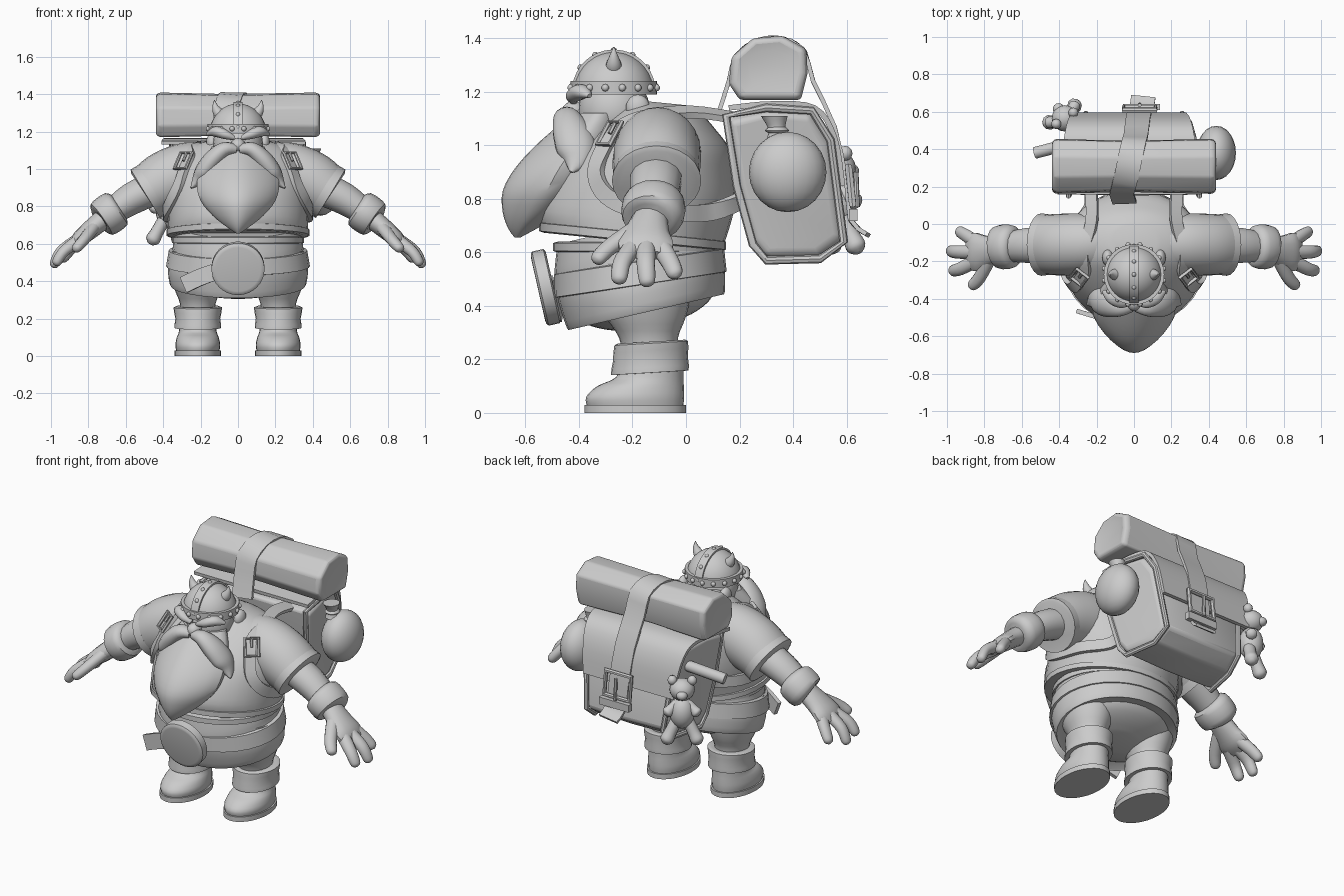
import bpy, bmesh, math
from mathutils import Vector as V

GREY = bpy.data.materials.new("plain grey")
GREY.diffuse_color = (0.6, 0.6, 0.6, 1)
TAU = math.tau


def finish(name, bm):
    bmesh.ops.recalc_face_normals(bm, faces=bm.faces)
    me = bpy.data.meshes.new(name)
    bm.to_mesh(me)
    bm.free()
    me.materials.append(GREY)
    ob = bpy.data.objects.new(name, me)
    bpy.context.collection.objects.link(ob)
    return ob


def skin(name, rings, loop=False):
    """Join successive rings of points into a closed surface."""
    bm = bmesh.new()
    vs = [[bm.verts.new(p) for p in r] for r in rings]
    n = len(vs[0])
    for i in range(len(vs) - (0 if loop else 1)):
        a, b = vs[i], vs[(i + 1) % len(vs)]
        for k in range(n):
            bm.faces.new((a[k], a[(k + 1) % n], b[(k + 1) % n], b[k]))
    if not loop:
        bm.faces.new(vs[0])
        bm.faces.new(vs[-1])
    return finish(name, bm)


def smooth_path(rows, steps, loop=False):
    """Catmull-Rom interpolation through rows of numbers."""
    n, out = len(rows), []
    get = (lambda i: rows[i % n]) if loop else (lambda i: rows[max(0, min(n - 1, i))])
    for i in range(n if loop else n - 1):
        p, q, r, s = (get(i + j) for j in (-1, 0, 1, 2))
        for k in range(steps):
            t = k / steps
            out.append([0.5 * (2*b + (c - a)*t + (2*a - 5*b + 4*c - d)*t*t + (3*b - a - 3*c + d)*t**3)
                        for a, b, c, d in zip(p, q, r, s)])
    return out if loop else out + [list(rows[-1])]


def loft(name, rows, slope=0, n=32, steps=3, x=0, point=0):
    """Horizontal ellipses, optionally pointed to the front: rows of (z, centre y, radius x, radius y)."""
    rings = []
    for z, cy, rx, ry in smooth_path(rows, steps):
        cs = [(math.cos(TAU*k/n), math.sin(TAU*k/n)) for k in range(n)]
        rings.append([(x + rx*c*(1 - point*max(0, -s)), cy + ry*s, z + slope*ry*s) for c, s in cs])
    return skin(name, rings)


def sweep(name, rows, ref=(0, 1, 0), n=14, steps=4, loop=False, box=False):
    """Section along a path: rows of (x, y, z, half size, half size along ref)."""
    rows = smooth_path(rows, steps, loop)
    m, rings = len(rows), []
    for i, (x, y, z, a, b) in enumerate(rows):
        c = V((x, y, z))
        i0, i1 = ((i - 1) % m, (i + 1) % m) if loop else (max(0, i - 1), min(m - 1, i + 1))
        t = (V(rows[i1][:3]) - V(rows[i0][:3])).normalized()
        u = V(ref(c) if callable(ref) else ref)
        u = (u - t * u.dot(t)).normalized()
        v = t.cross(u)
        sec = [(1, 1), (-1, 1), (-1, -1), (1, -1)] if box else \
            [(math.cos(TAU*k/n), math.sin(TAU*k/n)) for k in range(n)]
        rings.append([c + v*a*p + u*b*q for p, q in sec])
    return skin(name, rings, loop)


def ball(name, c, s, seg=20):
    bm = bmesh.new()
    bmesh.ops.create_uvsphere(bm, u_segments=seg, v_segments=seg // 2, radius=1)
    for v in bm.verts:
        v.co = V((c[0] + v.co.x*s[0], c[1] + v.co.y*s[1], c[2] + v.co.z*s[2]))
    return finish(name, bm)


def prism(name, poly, xs, bevel, narrow=lambda y, z: 1):
    """y-z outline carried along x: xs holds (x, scale)."""
    cy, cz = (sum(p[i] for p in poly) / len(poly) for i in (0, 1))
    ob = skin(name, [[(x*narrow(y, z), cy + (y - cy)*s, cz + (z - cz)*s) for y, z in poly] for x, s in xs])
    mod = ob.modifiers.new("soft edges", 'BEVEL')
    mod.width, mod.segments, mod.limit_method = bevel, 3, 'ANGLE'
    return ob


# Torso, skirt and belt
TORSO = [(.66, -.2, .372, .34), (.72, -.195, .375, .355), (.82, -.165, .38, .35), (.92, -.135, .38, .315),
         (1.01, -.1, .36, .265), (1.08, -.09, .31, .2), (1.13, -.09, .22, .15), (1.16, -.1, .12, .1)]
loft("tunic", TORSO, slope=-.1)
loft("tunic_hem", [(.64, -.2, .36, .33), (.645, -.2, .383, .35), (.675, -.2, .383, .35), (.68, -.2, .36, .33)],
     slope=-.1, steps=1)
loft("skirt", [(.38, -.15, .35, .285), (.385, -.15, .365, .295), (.48, -.165, .375, .31), (.57, -.18, .35, .31),
               (.62, -.18, .345, .31), (.7, -.18, .33, .3)], slope=.23)
loft("hips", [(.32, -.14, .12, .08), (.34, -.14, .22, .16), (.375, -.145, .3, .23), (.43, -.15, .34, .27)], slope=.18)
loft("belt", [(.475, -.17, .36, .3), (.48, -.17, .385, .322), (.565, -.175, .37, .318), (.57, -.175, .35, .3)],
     slope=.15, steps=1)
loft("waist_sash", [(.6, -.18, .33, .3), (.605, -.18, .353, .317), (.635, -.18, .353, .317), (.64, -.18, .33, .3)],
     slope=0, steps=1)
sweep("belt_tail", [(-.05, -.51, .47, .012, .045), (-.18, -.5, .43, .012, .045), (-.29, -.47, .38, .012, .045)],
      ref=(0, 0, 1), box=True)
axis = V((0, -.975, -.22))
sweep("buckle_disc", [(*(V((0, -.52, .47)) + axis*d), r, r) for d, r in
                      ((-.025, .13), (-.018, .142), (.025, .142), (.032, .132), (.034, .12))],
      ref=(1, 0, 0), n=32, steps=1)

# Head, face and beard
ball("head", (0, -.27, 1.13), (.135, .135, .14))
ball("nose", (0, -.42, 1.125), (.04, .045, .04))
loft("beard", [(.655, -.63, .008, .01), (.69, -.61, .06, .055), (.75, -.565, .135, .12), (.83, -.52, .2, .165),
               (.92, -.47, .22, .165), (1.02, -.4, .195, .14), (1.12, -.33, .14, .09)], n=28, point=.34)
for s in (1, -1):
    sweep("moustache", [(s*.01, -.44, 1.105, .025, .03), (s*.07, -.445, 1.105, .04, .05), (s*.13, -.43, 1.055, .05, .07),
                        (s*.18, -.41, .99, .05, .075), (s*.215, -.41, .94, .033, .05), (s*.25, -.43, .9, .005, .006)])
    sweep("eyebrow", [(s*.02, -.42, 1.165, .012, .015), (s*.07, -.42, 1.185, .025, .03),
                      (s*.12, -.39, 1.2, .028, .035), (s*.165, -.36, 1.185, .008, .01)])
    ball("ear", (s*.14, -.18, 1.14), (.03, .045, .05))

# Helmet with band, crest, studs and horns
loft("helmet", [(1.19 + .16*math.sin(a), -.27, .152*math.cos(a), .152*math.cos(a))
                for a in [i*math.pi/18 for i in range(9)] + [1.55]], steps=1)
loft("helmet_band", [(1.19, -.27, .14, .14), (1.19, -.27, .162, .162), (1.24, -.27, .162, .162),
                     (1.24, -.27, .14, .14)], steps=1)
arc = [math.radians(12 + i*26) for i in range(7)]
sweep("helmet_crest", [(0, -.27 + .153*math.cos(a), 1.19 + .16*math.sin(a), .008, .025) for a in arc],
      ref=(1, 0, 0), box=True)
for a in arc:
    ball("crest_stud", (0, -.27 + .156*math.cos(a), 1.19 + .163*math.sin(a)), (.013,)*3, 10)
for i in range(16):
    a = TAU*(i + .5)/16
    ball("band_stud", (.162*math.cos(a), -.27 + .162*math.sin(a), 1.215), (.014,)*3, 10)
for s in (1, -1):
    sweep("horn", [(s*.085, -.27, 1.28, .032, .032), (s*.108, -.27, 1.305, .028, .028),
                   (s*.122, -.27, 1.335, .016, .016), (s*.126, -.27, 1.368, .002, .002)])


# Point on the tunic at a height and an angle from the front
def on_tunic(s, z, deg, out=.012):
    i = max(k for k in range(len(TORSO) - 1) if TORSO[k][0] <= z)
    p, q = TORSO[i], TORSO[i + 1]
    f = (z - p[0]) / (q[0] - p[0])
    cy, rx, ry = (p[k] + (q[k] - p[k])*f for k in (1, 2, 3))
    a = math.radians(deg)
    return (s*(rx + out)*math.sin(a), cy - (ry + out)*math.cos(a), z + .1*ry*math.cos(a))


# Arms, hands, legs and shoulder straps, both sides
FINGERS = {"thumb": [(.77, -.18, .69), (.825, -.285, .62), (.865, -.33, .575)],
           "front_finger": [(.85, -.2, .62), (.93, -.24, .56), (.97, -.25, .5)],
           "middle_finger": [(.86, -.15, .62), (.945, -.15, .56), (.983, -.145, .49)],
           "back_finger": [(.84, -.1, .63), (.9, -.06, .565), (.935, -.04, .52)]}
for s in (1, -1):
    sweep("sleeve", [(s*.1, -.1, 1.0, .13, .13), (s*.25, -.105, .98, .165, .16), (s*.38, -.11, .935, .165, .165),
                     (s*.475, -.11, .88, .147, .16)], n=24)
    sweep("sleeve_rim", [(s*.455, -.11, .892, .15, .162), (s*.495, -.11, .868, .152, .167),
                         (s*.498, -.11, .866, .135, .15)], n=24, steps=1)
    sweep("forearm", [(s*.42, -.11, .91, .09, .1), (s*.57, -.115, .84, .085, .095), (s*.7, -.125, .75, .065, .075)])
    sweep("wrist_cuff", [(s*.635, -.12, .797, .075, .085), (s*.65, -.12, .787, .103, .113),
                         (s*.69, -.122, .758, .108, .12), (s*.73, -.126, .73, .1, .112),
                         (s*.74, -.128, .723, .07, .08)], n=20, steps=2)
    sweep("palm", [(s*.71, -.13, .74, .055, .062), (s*.79, -.145, .675, .05, .085), (s*.85, -.15, .625, .042, .105),
                   (s*.89, -.15, .59, .02, .08)])
    for name, pts in FINGERS.items():
        (a, b, c) = [V((s*p[0], p[1], p[2])) for p in pts]
        tip = c + (c - b).normalized()*.018
        sweep(name, [(*a, .034, .038), (*b, .03, .035), (*c, .025, .029), (*tip, .007, .007)], ref=(.1, .9, .3))
    X = s*.215
    loft("trouser_leg", [(.2, -.13, .09, .105), (.28, -.14, .095, .11), (.36, -.15, .125, .15),
                         (.46, -.16, .15, .18), (.56, -.17, .15, .18)], x=X, n=24)
    loft("boot_cuff", [(.155, -.135, .095, .11), (.15, -.135, .125, .145), (.2, -.133, .12, .14),
                       (.26, -.13, .13, .138), (.265, -.13, .1, .115)], slope=.06, x=X, n=24, steps=2)
    loft("boot", [(.025, -.19, .115, .18), (.06, -.19, .12, .183), (.1, -.17, .112, .162), (.135, -.135, .1, .125),
                  (.2, -.13, .098, .12)], x=X, n=28)
    loft("boot_sole", [(0, -.19, .124, .19), (.03, -.19, .124, .19)], x=X, n=28, steps=1)
    strap = [(s*.23, .2, 1.1), (s*.225, .02, 1.125)]
    strap += [on_tunic(s, z, d) for z, d in ((1.1, 70), (1.05, 50), (.98, 50), (.88, 56), (.8, 70), (.76, 90),
                                             (.76, 115), (.78, 140))] + [(s*.24, .22, .8)]
    sweep("shoulder_strap", [(*p, .032, .012) for p in strap], box=True,
          ref=lambda c: (c.x*.8, c.y + .13, max(0, c.z - .95)*2.5))
    c, out = V(on_tunic(s, 1.02, 50, .02)), V((s*.5, -.65, .55)).normalized()
    side = V((s*.79, .61, 0)).normalized()
    up = out.cross(side)*s
    c += out*.015
    sweep("strap_buckle", [(*(c + side*h*.038 + up*v*.05), .01, .01)
                           for h, v in ((-1, -1), (1, -1), (1, 1), (-1, 1))], ref=out, n=6, steps=1, loop=True)
    sweep("strap_prong", [(*(c + up*v), .008, .008) for v in (0, .05)], ref=out, n=6, steps=1)


# Backpack narrowing to the back and bottom, with piping and flap
def narrow(y, z):
    return 1 - .15*max(0, y - .3)/.28 - .12*max(0, 1.1 - z)/.5


PACK = [(.15, 1.11), (.3, 1.14), (.47, 1.13), (.54, 1.02), (.59, .64), (.5, .575), (.3, .57), (.25, .63), (.19, .85)]
prism("backpack", PACK, [(-.365, .9), (-.33, .98), (0, 1), (.33, .98), (.365, .9)], .02, narrow)
for s in (1, -1):
    sweep("pack_piping", [(s*.35*narrow(y, z), y, z, .016, .014) for y, z in PACK], ref=(1, 0, 0), n=8, steps=1,
          loop=True)
sweep("pack_flap", [(-.025, y, z, .01, w) for y, z, w in
                    ((.16, 1.14, .385), (.32, 1.155, .37), (.48, 1.14, .345), (.555, 1.03, .325), (.585, .85, .305))],
      ref=(1, 0, 0), box=True)

# Bedroll and centre strap
prism("bedroll", [(.16, 1.23), (.17, 1.33), (.25, 1.4), (.36, 1.41), (.45, 1.36), (.455, 1.27), (.43, 1.17), (.2, 1.17)],
      [(-.43, .55), (-.44, .88), (-.42, 1), (-.05, .93), (.42, 1), (.44, .88), (.43, .55)], .035)
sweep("centre_strap", [(x, y, z, .008, .065) for x, y, z in
                       ((-.05, .115, 1.1), (-.065, .16, 1.24), (-.06, .185, 1.33), (-.04, .26, 1.39), (-.02, .355, 1.4),
                        (0, .44, 1.355), (.01, .475, 1.24), (.02, .555, 1.07), (.03, .6, .86), (.04, .615, .72),
                        (.05, .68, .665))], ref=(1, 0, 0), steps=2, box=True)
sweep("pack_buckle", [(.03 + h*.085, .615 - v*.008, .85 + v*.07, .015, .015)
                      for h, v in ((-1, -1), (1, -1), (1, 1), (-1, 1))], n=6, steps=1, loop=True)
sweep("buckle_prong", [(.03, .635, .9, .01, .01), (.03, .64, .77, .01, .01)], n=8, steps=1)
sweep("strap_keeper", [(-.06, .625, .74, .022, .016), (.14, .625, .74, .022, .016)], steps=1, box=True)

# Side pouch and scroll
ball("side_pouch", (.44, .38, .9), (.105, .145, .15), 24)
loft("pouch_neck", [(1.02, .35, .045, .05), (1.06, .34, .03, .032), (1.11, .33, .045, .05)], x=.4, n=16)
loft("pouch_tie", [(1.045, .34, .03, .03), (1.055, .34, .042, .045), (1.07, .34, .03, .03)], x=.4, n=16)
sweep("scroll", [(-.3, .44, 1.0, .032, .032), (-.53, .38, .95, .032, .032)], steps=1)

# Toy bear hanging on the rear corner
D, S = V((-.55, .83, 0)), V((.83, .55, 0))
B = V((-.37, .565, .01))
ball("bear_body", B + V((0, 0, .765)), (.07, .07, .095))
ball("bear_head", B + V((0, 0, .905)), (.07, .07, .063))
ball("bear_snout", B + D*.06 + V((0, 0, .895)), (.032, .032, .027), 14)
for s in (1, -1):
    ball("bear_ear", B + S*s*.055 + V((0, 0, .96)), (.027, .027, .028), 12)
    for name, z0, z1, r in (("bear_arm", .82, .775, .028), ("bear_leg", .72, .61, .035)):
        a, b = B + S*s*.03 + V((0, 0, z0)), B + S*s*.085 + D*.03 + V((0, 0, z1))
        sweep(name, [(*a, r, r), (*a.lerp(b, .6), r, r), (*b, r*1.1, r*1.1), (*b.lerp(a, -.2), r*.4, r*.4)],
              ref=D, n=10)

# Smooth shading with sharp edges kept
for ob in bpy.data.objects:
    ob.select_set(True)
    bpy.context.view_layer.objects.active = ob
bpy.ops.object.shade_smooth_by_angle(angle=math.radians(40))
